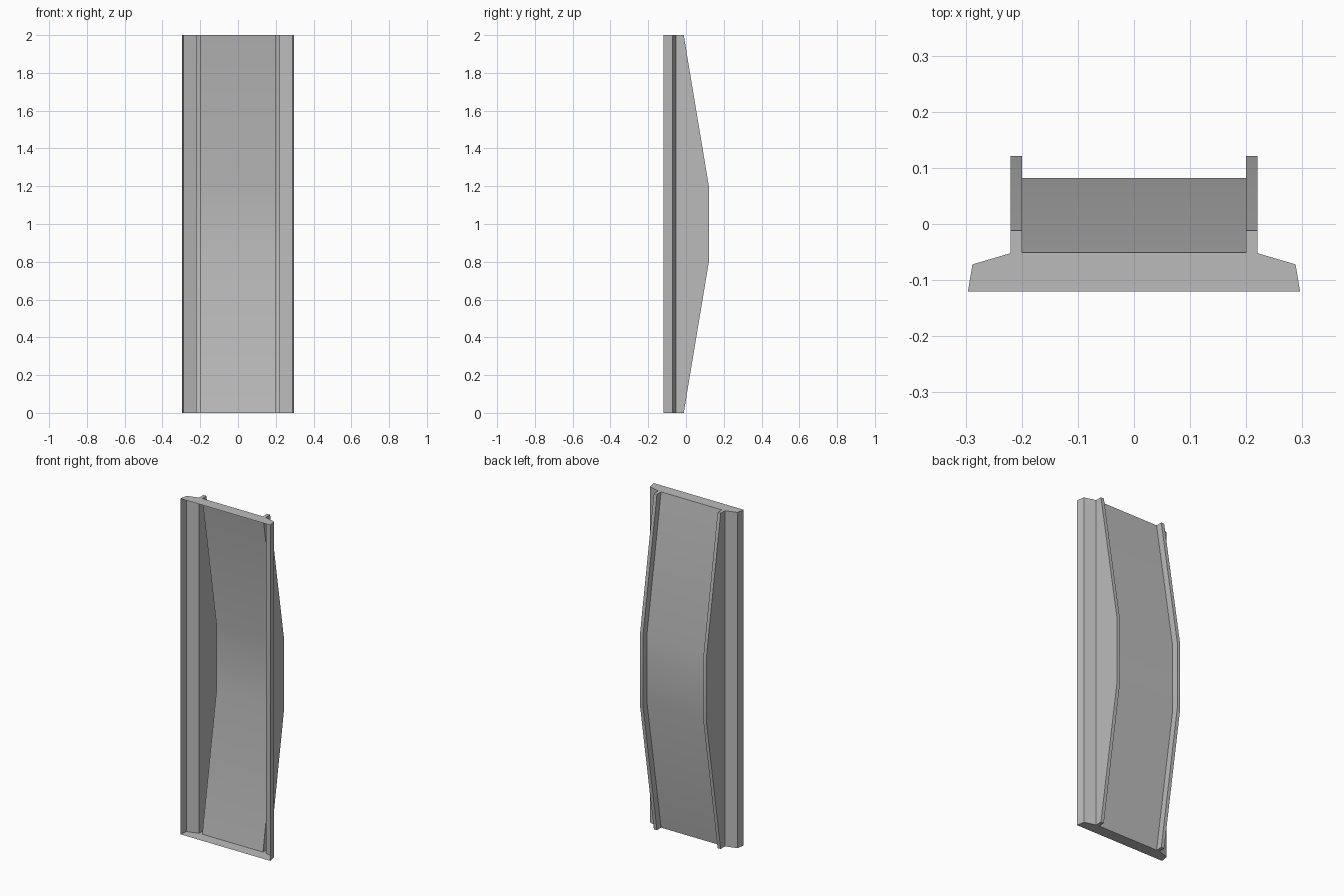
import bpy
import bmesh
import math

HEIGHT = 2.0
# Height, and how far the bowed middle moves back at that height
STATIONS = [(0, 0), (0.8, 0.133), (1.2, 0.133), (HEIGHT, 0)]
ENDS = [(0, 0), (HEIGHT, 0)]

# Cross-section at the ends, from the lip inwards
FLANGE = [(0.296, -0.12), (0.288, -0.072), (0.22, -0.052)]
RIM = [(0.22, -0.012), (0.2, -0.012)]
PANEL = [(0.2, -0.051)]

cube = bpy.data.objects.get("Cube")
if cube:
    bpy.data.objects.remove(cube, do_unlink=True)

grey = bpy.data.materials.new("plain_grey")
grey.use_nodes = True
colour = (0.5, 0.5, 0.5, 1)
grey.diffuse_color = colour
grey.node_tree.nodes["Principled BSDF"].inputs["Base Color"].default_value = colour


def mirrored(points):
    return [(-x, y) for x, y in reversed(points)]


def finish(name, bm):
    mesh = bpy.data.meshes.new(name)
    bm.to_mesh(mesh)
    bm.free()
    mesh.materials.append(grey)
    obj = bpy.data.objects.new(name, mesh)
    bpy.context.collection.objects.link(obj)
    bpy.ops.object.select_all(action="DESELECT")
    obj.select_set(True)
    bpy.context.view_layer.objects.active = obj
    bpy.ops.object.shade_smooth_by_angle(angle=math.radians(30))
    return obj


def loft(name, profile, stations, fixed=()):
    """Sheet along the height; points in fixed do not bow back."""
    bm = bmesh.new()
    rows = [[bm.verts.new((x, y if (x, y) in fixed else y + bow, z)) for x, y in profile]
            for z, bow in stations]
    for low, high in zip(rows, rows[1:]):
        for i in range(len(profile) - 1):
            bm.faces.new((low[i], low[i + 1], high[i + 1], high[i]))
    return finish(name, bm)


# Bowed sheet between the rails
loft("back_panel", PANEL + mirrored(PANEL), STATIONS)

# Hollow rails and side flanges, open to the front
rail = FLANGE[-1:] + RIM + PANEL
for side, place in (("left", list), ("right", mirrored)):
    loft(side + "_rail", place(rail), STATIONS, place(FLANGE[-1:]))
    loft(side + "_flange", place(FLANGE), ENDS)

# Thin plates closing the top and bottom
half = FLANGE + RIM + PANEL
outline = half + mirrored(half)
for name, z in (("top_plate", HEIGHT), ("bottom_plate", 0)):
    bm = bmesh.new()
    verts = [bm.verts.new((x, y, z)) for x, y in outline]
    bm.faces.new(verts if z else verts[::-1])
    finish(name, bm)
